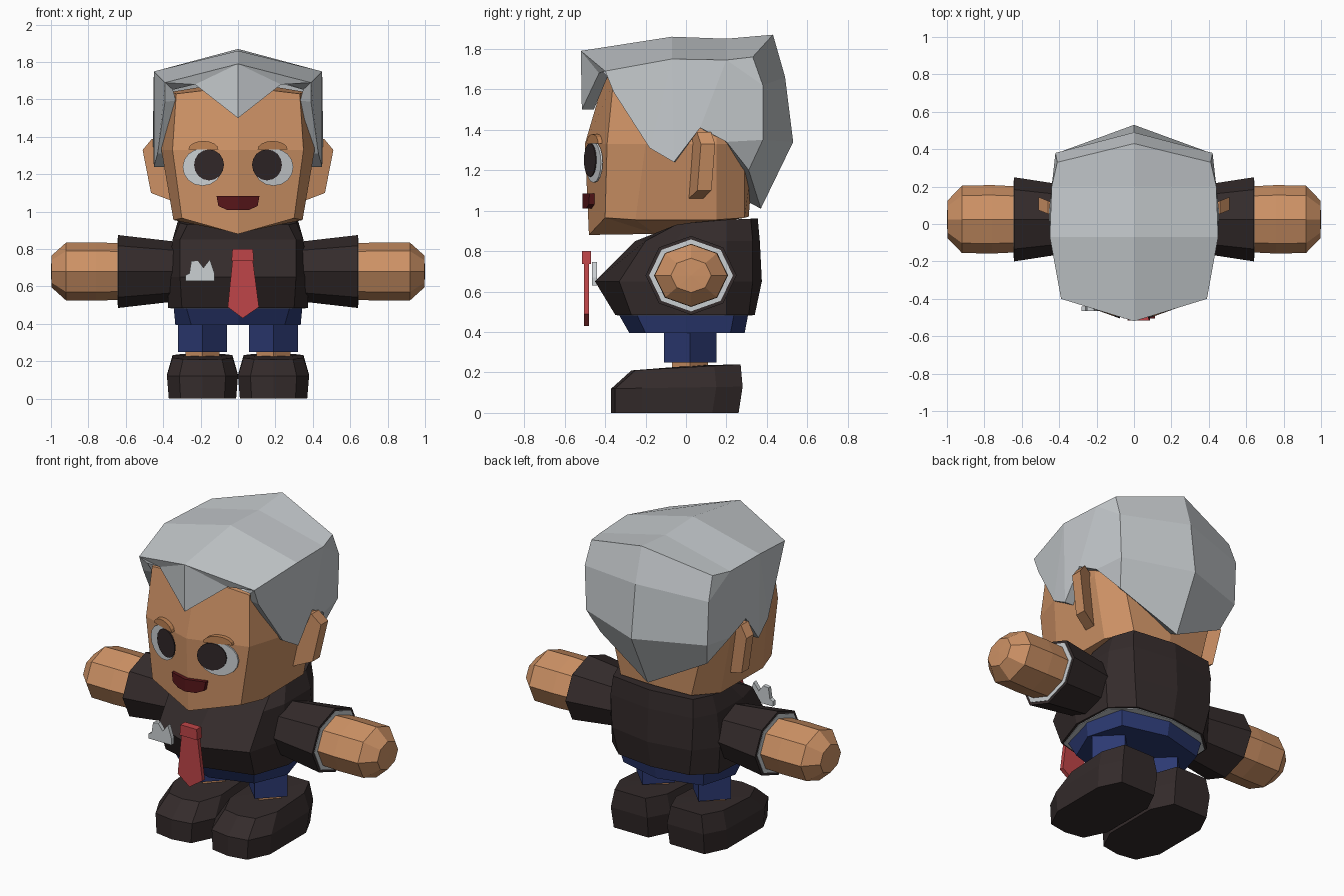
import bpy
import bmesh
from math import sin, cos, pi

cube = bpy.data.objects.get("Cube")
if cube:
    bpy.data.objects.remove(cube)


def material(name, rgb):
    m = bpy.data.materials.new(name)
    m.use_nodes = True
    m.diffuse_color = (*rgb, 1)
    m.node_tree.nodes["Principled BSDF"].inputs["Base Color"].default_value = (*rgb, 1)
    return m


skin = material("skin", (.61, .285, .13))
lid = material("eyelid_tan", (.53, .23, .09))
grey = material("silver_hair", (.56, .59, .61))
white = material("off_white", (.6, .63, .65))
dark = material("dark_cloth", (.034, .024, .024))
black = material("pupil_black", (.03, .02, .021))
navy = material("navy", (.025, .042, .17))
red = material("tie_red", (.52, .06, .065))
maroon = material("mouth_maroon", (.095, .008, .01))


def finish(name, bm, mat):
    bmesh.ops.recalc_face_normals(bm, faces=bm.faces)
    me = bpy.data.meshes.new(name)
    bm.to_mesh(me)
    bm.free()
    me.materials.append(mat)
    ob = bpy.data.objects.new(name, me)
    bpy.context.collection.objects.link(ob)
    return ob


def loft(name, rings, mat, start, end):
    """Bridge rings of points and close both ends with a fan to a centre point."""
    bm = bmesh.new()
    loops = [[bm.verts.new(p) for p in r] for r in rings]
    n = len(loops[0])
    for a, b in zip(loops, loops[1:]):
        for i in range(n):
            j = (i + 1) % n
            bm.faces.new((a[i], a[j], b[j], b[i]))
    for loop, tip in ((loops[0], start), (loops[-1], end)):
        v = bm.verts.new(tip)
        for i in range(n):
            bm.faces.new((loop[i], loop[(i + 1) % n], v))
    return finish(name, bm, mat)


def both(half):
    """Half outline, front centre to back centre, completed by mirroring."""
    return half + [(-x, y, z) for x, y, z in half[-2:0:-1]]


def level(z, *pts):
    return both([(x, y, z) for x, y in pts])


def plate(name, pts, y, slope, thick, mat, side=1):
    """Flat outline in x and z, leaning back with distance from the centre."""
    bm = bmesh.new()
    front = [bm.verts.new((side * x, y + slope * abs(x), z)) for x, z in pts]
    back = [bm.verts.new((v.co.x, v.co.y + thick, v.co.z)) for v in front]
    bm.faces.new(front)
    bm.faces.new(back[::-1])
    for i in range(len(pts)):
        j = (i + 1) % len(pts)
        bm.faces.new((front[i], front[j], back[j], back[i]))
    return finish(name, bm, mat)


def circle(x, z, rx, rz, n=16, top=9, turn=2 * pi):
    return [(x + rx * cos(turn * i / n), min(top, z + rz * sin(turn * i / n)))
            for i in range(n)]


def arm_ring(x, ry, rz):
    return [(x, .025 + ry * cos(i * pi / 4), .68 + rz * sin(i * pi / 4)) for i in range(8)]


# Head
loft("head", [
    both([(0, -.48, .88), (.30, -.40, .965), (.345, -.25, .955),
          (.34, .15, .955), (.24, .29, .965), (0, .31, .97)]),
    level(1.33, (0, -.50), (.35, -.39), (.41, -.2), (.41, .15), (.33, .29), (0, .34)),
    both([(0, -.40, 1.67), (.33, -.36, 1.63), (.36, -.2, 1.64),
          (.36, .15, 1.64), (.3, .26, 1.64), (0, .3, 1.64)]),
], skin, (0, -.15, .885), (0, 0, 1.7))

# Hair: named points of one half, faces by name, mirrored and thickened
P = dict(
    t0=(0, -.52, 1.79), t1=(0, -.07, 1.86), t2=(0, .2, 1.85), t3=(0, .43, 1.87),
    s0=(.39, -.40, 1.69), s1=(.45, -.07, 1.75), s2=(.44, .2, 1.745), s3=(.41, .33, 1.76),
    f0=(0, -.515, 1.5), f1=(.23, -.43, 1.68),
    l0=(.39, -.36, 1.59), l1=(.43, -.18, 1.31), l2=(.45, -.06, 1.24),
    l3=(.455, .07, 1.41), l4=(.44, .2, 1.34),
    c1=(0, .49, 1.66), e1=(.42, .38, 1.62), c2=(0, .53, 1.34), e2=(.41, .38, 1.35),
    c3=(0, .37, 1.01), e3=(.36, .31, 1.2))
FACES = ("t0 t1 s1 s0", "t1 t2 s2 s1", "t2 t3 s3 s2", "t0 s0 f1", "t0 f1 f0",
         "s0 s1 l1 l0", "s1 l2 l1", "s1 s2 l3 l2", "s2 s3 e1", "s2 e1 e2 l4 l3",
         "l4 e2 e3", "t3 c1 e1 s3", "c1 c2 e2 e1", "c2 c3 e3 e2")
bm = bmesh.new()
for side in (1, -1):
    v = {k: bm.verts.new((side * x, y, z)) for k, (x, y, z) in P.items()}
    for f in FACES:
        bm.faces.new([v[k] for k in f.split()])
bmesh.ops.remove_doubles(bm, verts=bm.verts, dist=.001)
hair = finish("hair", bm, grey)
if hair.data.polygons[0].normal.z < 0:
    hair.data.flip_normals()
shell = hair.modifiers.new("thickness", "SOLIDIFY")
shell.thickness = .06
shell.offset = -1

# Jacket
loft("jacket", [
    level(.485, (0, -.35), (.30, -.27), (.375, -.05), (.36, .2), (.24, .31), (0, .34)),
    level(.65, (0, -.45), (.31, -.33), (.375, -.08), (.37, .2), (.27, .33), (0, .375)),
    level(.85, (0, -.25), (.31, -.2), (.35, -.05), (.35, .2), (.28, .33), (0, .365)),
    both([(0, -.03, .93), (.27, -.05, .93), (.31, .02, .94),
          (.32, .2, .955), (.27, .32, .96), (0, .355, .96)]),
], dark, (0, 0, .485), (0, .1, .95))

# Shirt hem and trousers
loft("shirt_hem", [
    level(z, (0, -.34), (.29, -.26), (.36, -.05), (.35, .19), (.23, .3), (0, .33))
    for z in (.481, .5)], white, (0, 0, .481), (0, 0, .5))
loft("trouser_hips", [
    level(.395, (0, -.28), (.25, -.2), (.335, 0), (.27, .22), (0, .29)),
    level(.5, (0, -.34), (.28, -.25), (.345, 0), (.29, .24), (0, .31)),
], navy, (0, 0, .395), (0, 0, .5))

for side, tag in ((1, "left"), (-1, "right")):
    # Arms
    def arm(name, spec, mat):
        loft(f"{tag}_{name}", [arm_ring(side * x, ry, rz) for x, ry, rz in spec], mat,
             (side * spec[0][0], .025, .68), (side * (spec[-1][0] + .003), .025, .68))
    arm("sleeve", [(.25, .165, .15), (.642, .225, .195)], dark)
    arm("cuff", [(.58, .207, .178), (.645, .207, .178)], white)
    arm("hand", [(.6, .175, .15), (.76, .183, .156), (.92, .18, .154), (.997, .1, .085)], skin)

    # Legs, ankles and shoes
    cx = side * .19
    for name, r, lo, hi, mat in (("leg", .13, .25, .42, navy), ("ankle", .09, .2, .26, skin)):
        loft(f"{tag}_{name}", [[(cx + r * a, .02 + r * b, z) for a, b in
                                ((0, -1), (1, 0), (0, 1), (-1, 0))] for z in (lo, hi)],
             mat, (cx, .02, lo), (cx, .02, hi))

    def sole(w, front, back, z0, z1):
        half = [(0, front), (.65 * w, front + .02), (w, front + .15),
                (w, back - .13), (.65 * w, back), (0, back)]
        return [(cx + x, y, z0 + (z1 - z0) * (y - front) / (back - front))
                for x, y, _ in level(0, *half)]
    loft(f"{tag}_shoe", [sole(.18, -.37, .26, 0, 0), sole(.19, -.37, .28, .12, .13),
                         sole(.16, -.27, .27, .21, .24)],
         dark, (cx, -.05, 0), (cx, .05, .235))

    # Ears: a tapering slab
    outline = ((.36, 1.06), (.465, 1.1), (.51, 1.33), (.46, 1.39), (.36, 1.36))
    plate(f"{tag}_ear", outline, -.13, .4, .07, skin, side)

    # Eyes
    plate(f"{tag}_eye", circle(.19, 1.238, .106, .1, top=1.335), -.527, .36, .009, white, side)
    plate(f"{tag}_pupil", circle(.155, 1.25, .08, .083), -.532, .36, .009, black, side)
    plate(f"{tag}_eyelid", circle(.185, 1.333, .08, .045, 9, turn=pi * 9 / 8),
          -.53, .36, .03, lid, side)

    # Mouth half
    plate(f"{tag}_mouth", ((0, 1.085), (.115, 1.085), (.105, 1.03), (.06, 1.01), (0, 1.01)),
          -.512, .3, .03, maroon, side)

# Tie and pocket square
plate("tie_knot", ((-.03, .8), (.08, .8), (.085, .735), (-.035, .735)), -.515, 0, .045, red)
plate("tie_blade", ((-.03, .735), (.08, .735), (.112, .49), (.025, .43), (-.055, .49)),
      -.505, 0, .025, red)
plate("pocket_square", ((-.28, .63), (-.125, .63), (-.125, .67), (-.15, .745), (-.185, .7),
                        (-.215, .74), (-.25, .735), (-.26, .67), (-.28, .66)),
      -.465, 0, .025, white)
